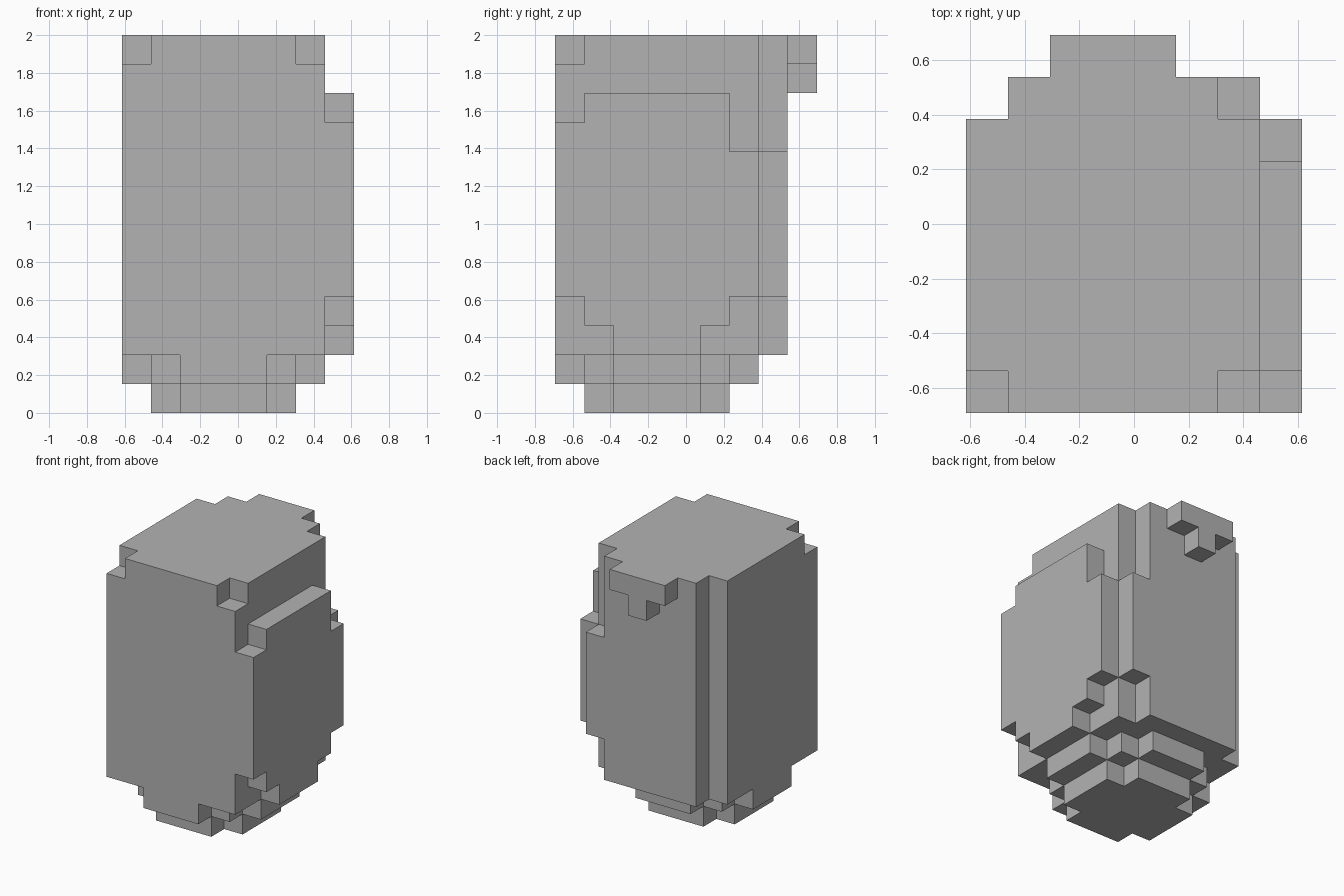
import bpy
import bmesh
from math import radians
from mathutils import Vector

cube = bpy.data.objects.get("Cube")
if cube:
    bpy.data.objects.remove(cube, do_unlink=True)

# Grid of cubes: 8 wide, 9 deep, 13 high
CELL = 2 / 13
ORIGIN = Vector((-4, -4.5, 0))


def block(x, y, z):
    """Cells of a box, each range given as first and past-the-end cell."""
    return {(i, j, k) for i in range(*x) for j in range(*y) for k in range(*z)}


def disc(size, start, z):
    """Square layer with its corners stepped off."""
    mid = start + size // 2
    reach = size // 2 + (2 if size > 5 else 1)
    cells = block((start, start + size), (start, start + size), (z, z + 1))
    return {c for c in cells if abs(c[0] - mid) + abs(c[1] - mid) <= reach - (size > 5)}


cells = set()

# Rounded base: two stepped layers
cells |= disc(5, 1, 0)
cells |= disc(7, 0, 1)

# Main body with the two front top corners notched
cells |= block((0, 7), (0, 7), (2, 13))
cells -= {(0, 0, 12), (6, 0, 12)}

# Side panel: bottom and top height of each column, front to back
for j, (low, high) in enumerate([(4, 10), (3, 11), (2, 11), (2, 11), (2, 11), (3, 11), (4, 9)]):
    cells |= block((7, 8), (j, j + 1), (low, high))

# Back panel and its shorter side column
cells |= block((1, 6), (7, 8), (2, 13))
cells |= block((6, 7), (7, 8), (4, 9))

# Small ledge at the top of the back
cells |= block((2, 5), (8, 9), (12, 13)) | {(3, 8, 11)}

# Skin: one quad wherever a cell meets empty space
bm = bmesh.new()
corners = {}


def corner(p):
    key = tuple(p)
    if key not in corners:
        corners[key] = bm.verts.new((ORIGIN + Vector(p)) * CELL)
    return corners[key]


for cell in cells:
    for axis in range(3):
        for side in (0, 1):
            near = list(cell)
            near[axis] += 2 * side - 1
            if tuple(near) in cells:
                continue
            u, v = (axis + 1) % 3, (axis + 2) % 3
            loop = []
            for a, b in ((0, 0), (1, 0), (1, 1), (0, 1)):
                p = list(cell)
                p[axis] += side
                p[u] += a
                p[v] += b
                loop.append(corner(p))
            bm.faces.new(loop if side else loop[::-1])

# Merge coplanar quads into clean flat faces
bmesh.ops.dissolve_limit(bm, angle_limit=radians(1), verts=bm.verts, edges=bm.edges)
bmesh.ops.triangulate(bm, faces=[f for f in bm.faces if len(f.verts) > 4])
mesh = bpy.data.meshes.new("stepped_body")
bm.to_mesh(mesh)
bm.free()

# Single grey colour
grey = bpy.data.materials.new("plain_grey")
grey.use_nodes = True
colour = (0.45, 0.45, 0.45, 1)
grey.diffuse_color = colour
grey.node_tree.nodes["Principled BSDF"].inputs["Base Color"].default_value = colour
mesh.materials.append(grey)

body = bpy.data.objects.new("stepped_body", mesh)
bpy.context.collection.objects.link(body)
